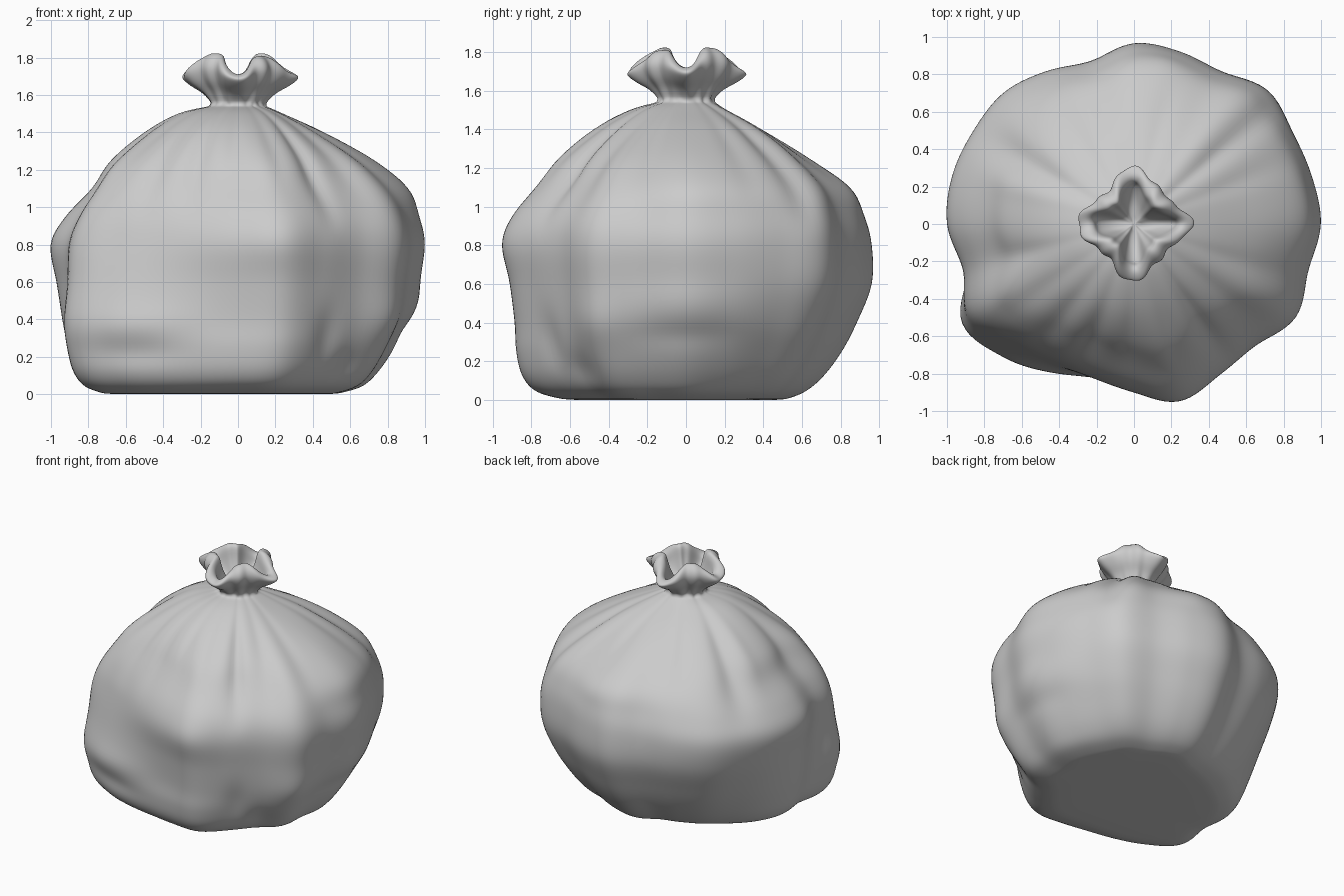
import bpy, bmesh
from math import sin, cos, exp, radians, floor

SEG = 180

# plan outline: largest radius every 15 degrees, anticlockwise from +x
OUTLINE = [1.0, .985, .98, 1.01, .94, .955, .97, .905, .945, .99, .99, 1.0,
           1.0, .97, 1.075, .99, .91, .875, .90, .965, .925, .92, 1.0, .965]

# side profiles every 45 degrees, as a share of the outline at each height
LEVELS = [0, .04, .12, .25, .4, .6, .8, .95, 1.1, 1.25, 1.4, 1.5, 1.54]
PROFILES = [
    [.52, .66, .75, .84, .93, .97, 1.0, .97, .91, .73, .46, .24, .15],
    [.50, .62, .72, .82, .91, .99, 1.0, .97, .89, .71, .47, .25, .15],
    [.52, .63, .73, .83, .91, .99, .99, .95, .87, .65, .39, .21, .15],
    [.50, .62, .71, .80, .88, .97, 1.0, .94, .83, .67, .45, .25, .15],
    [.68, .80, .87, .91, .94, .97, 1.0, .92, .78, .68, .50, .32, .15],
    [.76, .88, .95, .99, 1.0, .96, .92, .88, .81, .69, .50, .31, .15],
    [.68, .84, .92, .95, .95, .97, 1.0, .95, .83, .70, .49, .29, .15],
    [.60, .74, .83, .90, .95, .98, 1.0, .96, .84, .69, .46, .27, .15],
]

# gathered folds: angle, width (degrees), depth, lowest height
FOLDS = [(40, 5, .05, .95), (52, 5, -.02, 1.0), (22, 5, .02, 1.1), (75, 5, .015, 1.1),
         (115, 6, .02, 1.05), (150, 6, .045, .98), (163, 5, -.015, 1.1), (195, 5, .02, 1.1),
         (215, 5, .02, 1.05), (232, 5, .025, 1.0), (250, 5, .025, 1.05), (268, 4, .015, 1.15),
         (288, 4, .02, 1.1), (304, 4, .045, .95), (322, 5, .025, 1.0), (340, 5, .02, 1.05)]

# soft bumps and dents: angle, height, angular spread, height spread, amount
BUMPS = [(282, .82, 9, .12, .012), (0, .34, 18, .07, -.022), (0, .52, 18, .09, .012),
         (232, .22, 16, .07, -.02), (235, .38, 16, .08, .015), (304, .3, 5, .15, -.025),
         (330, .4, 8, .12, .012), (200, .45, 5, .2, -.015), (318, .15, 8, .08, -.02),
         (78, 1.08, 6, .12, .015)]

# tied top, ring by ring: radius on the axes and diagonals, height on the same
NECK = [(.145, .138, 1.56, 1.56), (.19, .165, 1.605, 1.615), (.26, .21, 1.645, 1.675),
        (.305, .23, 1.68, 1.735), (.30, .215, 1.70, 1.785), (.26, .175, 1.715, 1.815),
        (.225, .14, 1.70, 1.80), (.20, .115, 1.65, 1.71), (.12, .065, 1.60, 1.61),
        (.02, .01, 1.58, 1.58)]


def spline(pts, u, loop=False):
    n, i = len(pts), floor(u)
    f = u - i
    a, b, c, d = [pts[k % n] if loop else pts[min(max(k, 0), n - 1)] for k in range(i - 1, i + 3)]
    return b + .5 * f * (c - a + f * (2*a - 5*b + 4*c - d + f * (3*(b - c) + d - a)))


def bell(deg, centre, width):
    d = (deg - centre + 180) % 360 - 180
    return exp(-(d / width) ** 2)


def step(x, a, b):
    t = min(max((x - a) / (b - a), 0), 1)
    return t * t * (3 - 2 * t)


def body_point(deg, u):
    z = max(spline(LEVELS, u), 0)
    r = spline([spline(p, u) for p in PROFILES], deg / 45, True)
    r *= 1 + (spline(OUTLINE, deg / 15, True) - 1) * (1 - step(z, 1.15, 1.5))
    for a, w, depth, low in FOLDS:
        r -= depth * bell(deg, a, w) * step(z, low - .15, low + .25) * (1 - .75 * step(z, 1.3, 1.54))
    for a, h, w, hw, amt in BUMPS:
        r += amt * bell(deg, a, w) * exp(-((z - h) / hw) ** 2)
    return r, z


def neck_point(deg, v):
    ra, rd, za, zd = [spline(col, v) for col in zip(*NECK)]
    c = (1 + cos(radians(4 * deg))) / 2
    t = radians(deg)
    r = rd + (ra - rd) * c ** 1.6
    r *= 1 + .03 * sin(13 * t + 1) + .025 * cos(7 * t)
    return r, zd + (za - zd) * c ** 1.8 + .008 * sin(2 * t + .6) * min(v / 4, 1)


def add_ring(bm, func, v, shrink=1):
    ring = []
    for i in range(SEG):
        deg = i * 360 / SEG
        r, z = func(deg, v)
        r *= shrink
        ring.append(bm.verts.new((r * cos(radians(deg)), r * sin(radians(deg)), z)))
    return ring


# bag: flat base, slumped body, tied neck and ruffled mouth in one skin
bm = bmesh.new()
rings = [add_ring(bm, body_point, 0, s) for s in (.3, .65)]
rings += [add_ring(bm, body_point, k / 6) for k in range(12 * 6 + 1)]
rings += [add_ring(bm, neck_point, k / 4) for k in range(9 * 4 + 1)]
for lo, hi in zip(rings, rings[1:]):
    for i in range(SEG):
        j = (i + 1) % SEG
        bm.faces.new((lo[i], lo[j], hi[j], hi[i]))
bm.faces.new(rings[0][::-1])
bm.faces.new(rings[-1])
for f in bm.faces:
    f.smooth = True
mesh = bpy.data.meshes.new("tied_bag")
bm.to_mesh(mesh)
bm.free()
bag = bpy.data.objects.new("tied_bag", mesh)
bpy.context.collection.objects.link(bag)

# relax the skin slightly so the folds read as soft plastic
relax = bag.modifiers.new("relax", 'SMOOTH')
relax.factor = .5
relax.iterations = 4
